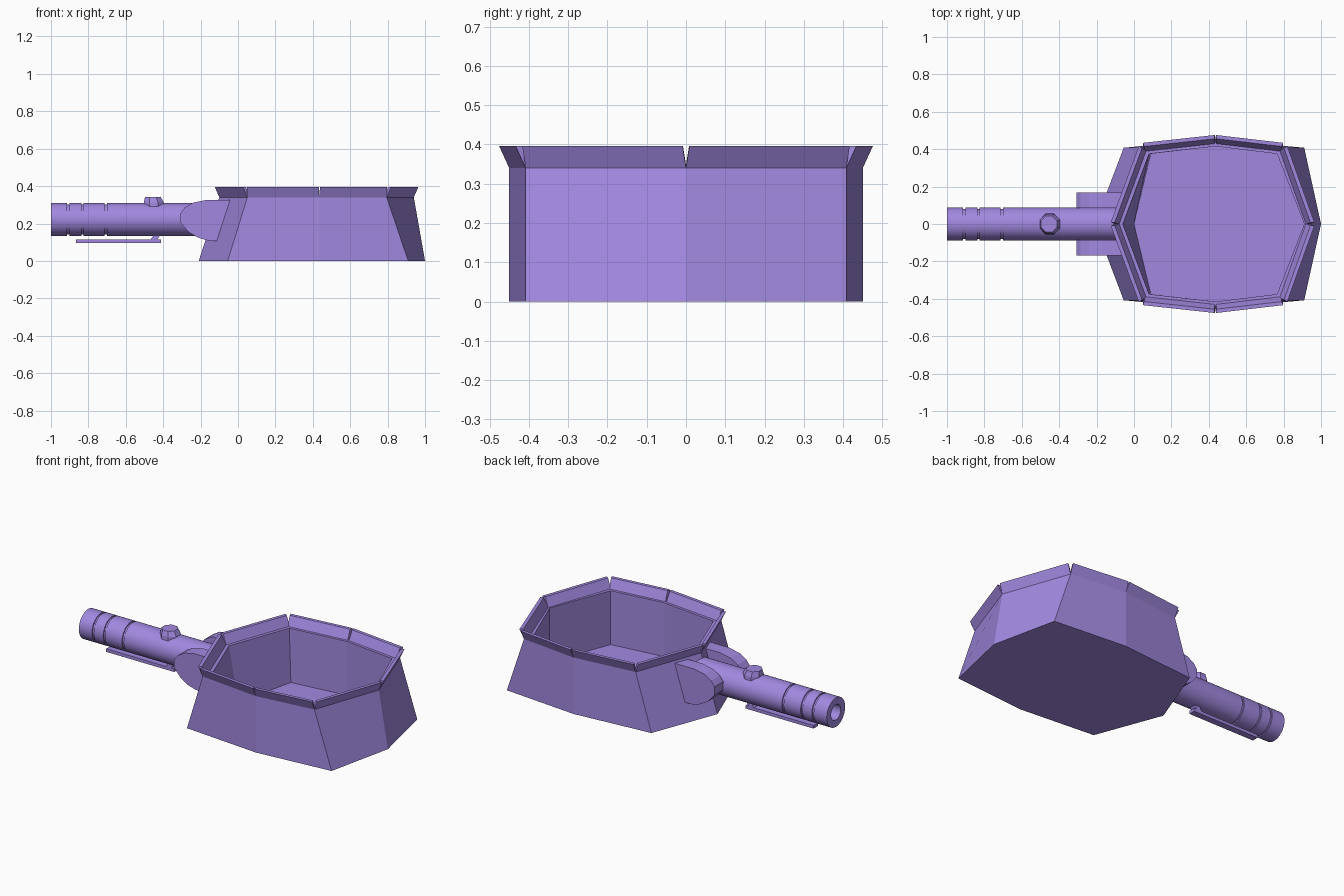
import bpy, bmesh, math
from mathutils import Vector

if "Cube" in bpy.data.objects:
    bpy.data.objects.remove(bpy.data.objects["Cube"])


def make(name, verts, faces):
    me = bpy.data.meshes.new(name)
    me.from_pydata([tuple(v) for v in verts], [], faces)
    bm = bmesh.new()
    bm.from_mesh(me)
    bmesh.ops.recalc_face_normals(bm, faces=bm.faces)
    bm.to_mesh(me)
    bm.free()
    ob = bpy.data.objects.new(name, me)
    bpy.context.collection.objects.link(ob)
    return ob


def loft(name, rings, cap_start=True, cap_end=True):
    """Skin a list of closed rings that have equal point counts."""
    n = len(rings[0])
    verts = [v for r in rings for v in r]
    faces = [(k * n + i, k * n + (i + 1) % n, (k + 1) * n + (i + 1) % n, (k + 1) * n + i)
             for k in range(len(rings) - 1) for i in range(n)]
    if cap_start:
        faces.append(tuple(range(n)))
    if cap_end:
        faces.append(tuple(range((len(rings) - 1) * n, len(rings) * n)))
    return make(name, verts, faces)


def octagon(x_left, x_a, x_mid, x_b, x_right, y_corner, y_mid, z):
    return [Vector(p) for p in (
        (x_left, 0, z), (x_a, -y_corner, z), (x_mid, -y_mid, z), (x_b, -y_corner, z),
        (x_right, 0, z), (x_b, y_corner, z), (x_mid, y_mid, z), (x_a, y_corner, z))]


def prism(name, profile, y0, y1):
    """Extrude an x-z profile along y."""
    return loft(name, [[(x, y, z) for x, z in profile] for y in (y0, y1)])


# Hollow faceted housing with a floor
top = octagon(-0.10, 0.05, 0.435, 0.795, 0.94, 0.408, 0.45, 0.34)
loft("housing", [
    octagon(-0.21, -0.055, 0.435, 0.91, 1.0, 0.408, 0.45, 0),
    top,
    octagon(-0.06, 0.08, 0.435, 0.765, 0.91, 0.375, 0.415, 0.34),
    octagon(0.0, 0.09, 0.435, 0.765, 0.91, 0.375, 0.415, 0.015)])

# Flared rim panels, one per side, with open corners
for i in range(8):
    a, b = top[i], top[(i + 1) % 8]
    d = (b - a).normalized()
    n = Vector((d.y, -d.x, 0))
    up = Vector((0, 0, 0.056)) + n * 0.026
    foot = [a, b, b - n * 0.02 - d * 0.006, a - n * 0.02 + d * 0.006]
    loft(f"rim_panel_{i + 1}", [foot, [p + up for p in foot]])

# Barrel with grooves and a bore, revolved around x
R, G = 0.088, 0.081
profile = [(-0.80, 0.0001), (-0.80, 0.046), (-1.0, 0.046), (-1.0, R)]
for g in (-0.907, -0.832, -0.707):
    profile += [(g - 0.006, R), (g - 0.006, G), (g + 0.006, G), (g + 0.006, R)]
profile += [(-0.07, R)]
seg = 32
barrel = loft("barrel", [[(x, r * math.cos(2 * math.pi * i / seg),
                           0.222 + r * math.sin(2 * math.pi * i / seg))
                          for i in range(seg)] for x, r in profile])
bpy.context.view_layer.objects.active = barrel
barrel.select_set(True)
bpy.ops.object.shade_smooth_by_angle(angle=math.radians(30))

# Trunnion cheeks either side of the barrel
cheek = [(-0.308, 0.205), (-0.308, 0.255), (-0.285, 0.285), (-0.24, 0.312), (-0.17, 0.326),
         (-0.03, 0.326), (-0.09, 0.106), (-0.165, 0.11), (-0.215, 0.125), (-0.265, 0.155)]
for side, name in ((-1, "front_cheek"), (1, "back_cheek")):
    prism(name, cheek, side * 0.085, side * 0.168)

# Knob on top of the barrel
loft("knob", [[(-0.45 + r * math.cos(math.pi * (i + 0.5) / 4) + s,
                r * math.sin(math.pi * (i + 0.5) / 4), z) for i in range(8)]
              for r, s, z in ((0.06, 0, 0.28), (0.058, 0, 0.312), (0.046, -0.005, 0.341))])

# Thin guide bar under the barrel with its strut
prism("guide_bar", [(-0.865, 0.095), (-0.412, 0.095), (-0.412, 0.114), (-0.865, 0.114)],
      -0.02, 0.02)
prism("guide_strut", [(-0.47, 0.11), (-0.435, 0.11), (-0.41, 0.145), (-0.445, 0.145)],
      -0.02, 0.02)

# Shared colour
mat = bpy.data.materials.new("violet")
mat.diffuse_color = (0.36, 0.25, 0.75, 1)
mat.use_nodes = True
mat.node_tree.nodes["Principled BSDF"].inputs["Base Color"].default_value = mat.diffuse_color
for ob in bpy.context.collection.objects:
    ob.data.materials.append(mat)
